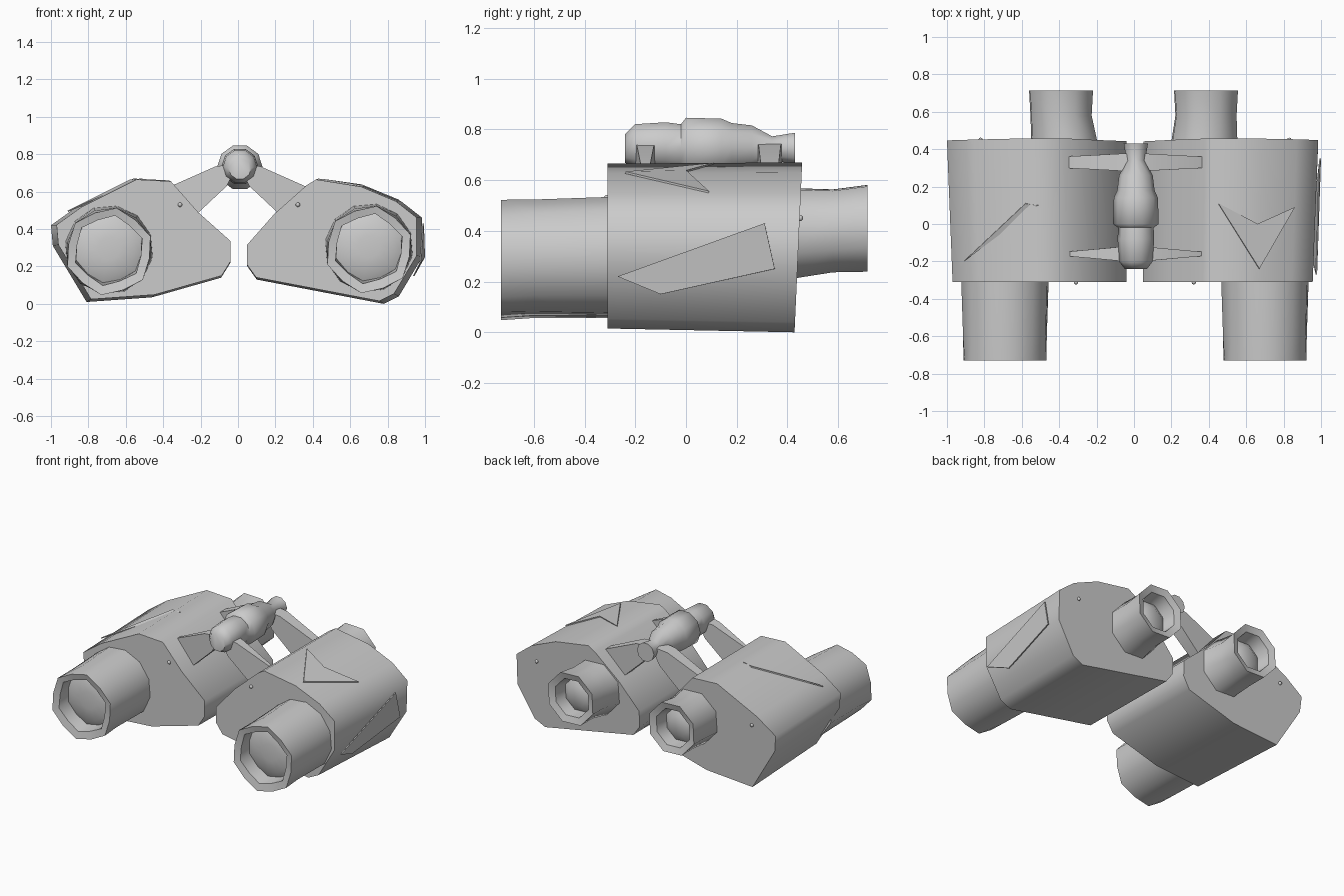
import bpy, bmesh, math
from mathutils import Vector

if "Cube" in bpy.data.objects:
    bpy.data.objects.remove(bpy.data.objects["Cube"])

grey = bpy.data.materials.new("plain_grey")
grey.use_nodes = True
grey.diffuse_color = (0.6, 0.6, 0.6, 1)
grey.node_tree.nodes["Principled BSDF"].inputs["Base Color"].default_value = (0.6, 0.6, 0.6, 1)


def finish(name, bm, angle):
    bmesh.ops.recalc_face_normals(bm, faces=bm.faces)
    mesh = bpy.data.meshes.new(name)
    bm.to_mesh(mesh)
    bm.free()
    mesh.materials.append(grey)
    obj = bpy.data.objects.new(name, mesh)
    bpy.context.collection.objects.link(obj)
    bpy.ops.object.select_all(action="DESELECT")
    obj.select_set(True)
    bpy.context.view_layer.objects.active = obj
    bpy.ops.object.shade_smooth_by_angle(angle=math.radians(angle))


def loft(name, rings, angle):
    """Skin a list of closed rings and cap both ends."""
    bm = bmesh.new()
    loops = [[bm.verts.new(p) for p in ring] for ring in rings]
    for a, b in zip(loops, loops[1:]):
        for i in range(len(a)):
            j = (i + 1) % len(a)
            bm.faces.new((a[i], a[j], b[j], b[i]))
    bm.faces.new(loops[0])
    bm.faces.new(loops[-1])
    finish(name, bm, angle)


def tube(name, sections, sides, turn=0.0):
    """Turned part along y; each section is (x, y, z, radius, dip of every second corner)."""
    rings = []
    for x, y, z, radius, dip in sections:
        ring = []
        for i in range(sides):
            t = math.tau * i / sides + turn
            r = radius * (1 - dip * (i % 2))
            ring.append((x + r * math.cos(t), y, z + r * math.sin(t)))
        rings.append(ring)
    loft(name, rings, 55)


def housing(name, outline):
    """Extrude an x-z outline along y, tapered forward, with a back that leans out at the top."""
    front = [(x * 0.97, -0.31, 0.015 + z * 0.97) for x, z in outline]
    back = [(x, 0.428 + 0.045 * z, z) for x, z in outline]
    loft(name, [front, back], 60)


def plate(name, corners):
    """Thin panel lying on a housing."""
    pts = [Vector(c) for c in corners]
    n = (pts[1] - pts[0]).cross(pts[2] - pts[0]).normalized() * 0.004
    loft(name, [[p - n for p in pts], [p + n for p in pts]], 20)


# Prism housings
housing("left_housing", [
    (0.05, 0.31), (0.05, 0.20), (0.10, 0.13), (0.78, 0.0), (0.86, 0.04), (0.985, 0.25),
    (0.985, 0.46), (0.87, 0.55), (0.68, 0.63), (0.43, 0.67), (0.38, 0.64), (0.20, 0.48)])
housing("right_housing", [
    (-0.04, 0.33), (-0.04, 0.22), (-0.09, 0.14), (-0.46, 0.035), (-0.81, 0.01), (-0.99, 0.31),
    (-1.0, 0.42), (-0.86, 0.52), (-0.56, 0.67), (-0.37, 0.66), (-0.22, 0.49)])

# Grip panels on the housings
plate("left_top_panel", [(0.45, 0.11, 0.665), (0.66, 0.0, 0.635), (0.86, 0.09, 0.553), (0.67, -0.24, 0.63)])
plate("right_top_panel", [(-0.91, -0.20, 0.495), (-0.58, 0.11, 0.66), (-0.51, 0.10, 0.667)])
plate("left_side_panel", [(0.975, -0.27, 0.22), (0.99, 0.31, 0.43), (0.996, 0.35, 0.25), (0.94, -0.1, 0.15)])

# Objective barrels: round at the root, six-cornered at the rim, domed lens set back inside
for side, x, z in (("left", 0.70, 0.295), ("right", -0.69, 0.285)):
    tube(side + "_objective_barrel",
         [(x, -0.28, z + 0.005, 0.238, 0), (x, -0.6, z, 0.232, 0.02), (x, -0.73, z - 0.005, 0.236, 0.07),
          (x, -0.72, z, 0.19, 0.09), (x, -0.625, z + 0.01, 0.185, 0.05),
          (x, -0.645, z + 0.01, 0.14, 0), (x, -0.655, z + 0.01, 0.06, 0)], 12, math.radians(20))

# Eyepieces with hollow cups
for side, x, lean in (("left", 0.375, 0.01), ("right", -0.37, -0.02)):
    tube(side + "_eyepiece",
         [(x, 0.42, 0.39, 0.19, 0), (x + lean, 0.58, 0.40, 0.174, 0), (x + lean, 0.715, 0.41, 0.182, 0),
          (x + lean, 0.70, 0.41, 0.135, 0), (x + lean, 0.61, 0.40, 0.12, 0),
          (x + lean, 0.64, 0.40, 0.07, 0)], 8, 0.35)

# Centre hinge with focus wheel
tube("centre_hinge",
     [(0.01, y, z, r, 0) for y, z, r in (
         (-0.24, 0.725, 0.06), (-0.20, 0.735, 0.09), (-0.08, 0.735, 0.098), (-0.02, 0.73, 0.095),
         (0.0, 0.73, 0.122), (0.14, 0.73, 0.118), (0.18, 0.73, 0.1), (0.26, 0.73, 0.09),
         (0.34, 0.725, 0.05), (0.43, 0.725, 0.065))], 10)

# Folding arms joining the hinge to the housings
arm = [(0.0, 0.75), (0.12, 0.735), (0.38, 0.62), (0.22, 0.48), (0.06, 0.63)]
for side, sign in (("left", 1), ("right", -1)):
    for place, y, half, tip in (("front", -0.16, 0.045, 0.01), ("rear", 0.33, 0.05, 0.03)):
        rings = []
        for k in (-1, 1):
            rings.append([(sign * x, y + k * (half + (tip - half) * min(x / 0.36, 1)), z)
                          for x, z in arm])
        loft(f"{side}_{place}_arm", rings, 30)

# Small screws on the housing faces
for i, (x, y, z) in enumerate([(0.32, -0.312, 0.53), (-0.31, -0.312, 0.53),
                               (0.83, 0.45, 0.45), (-0.82, 0.45, 0.45)]):
    bm = bmesh.new()
    bmesh.ops.create_uvsphere(bm, u_segments=8, v_segments=6, radius=0.012)
    bmesh.ops.translate(bm, verts=bm.verts, vec=(x, y, z))
    finish(f"screw_{i + 1}", bm, 60)
